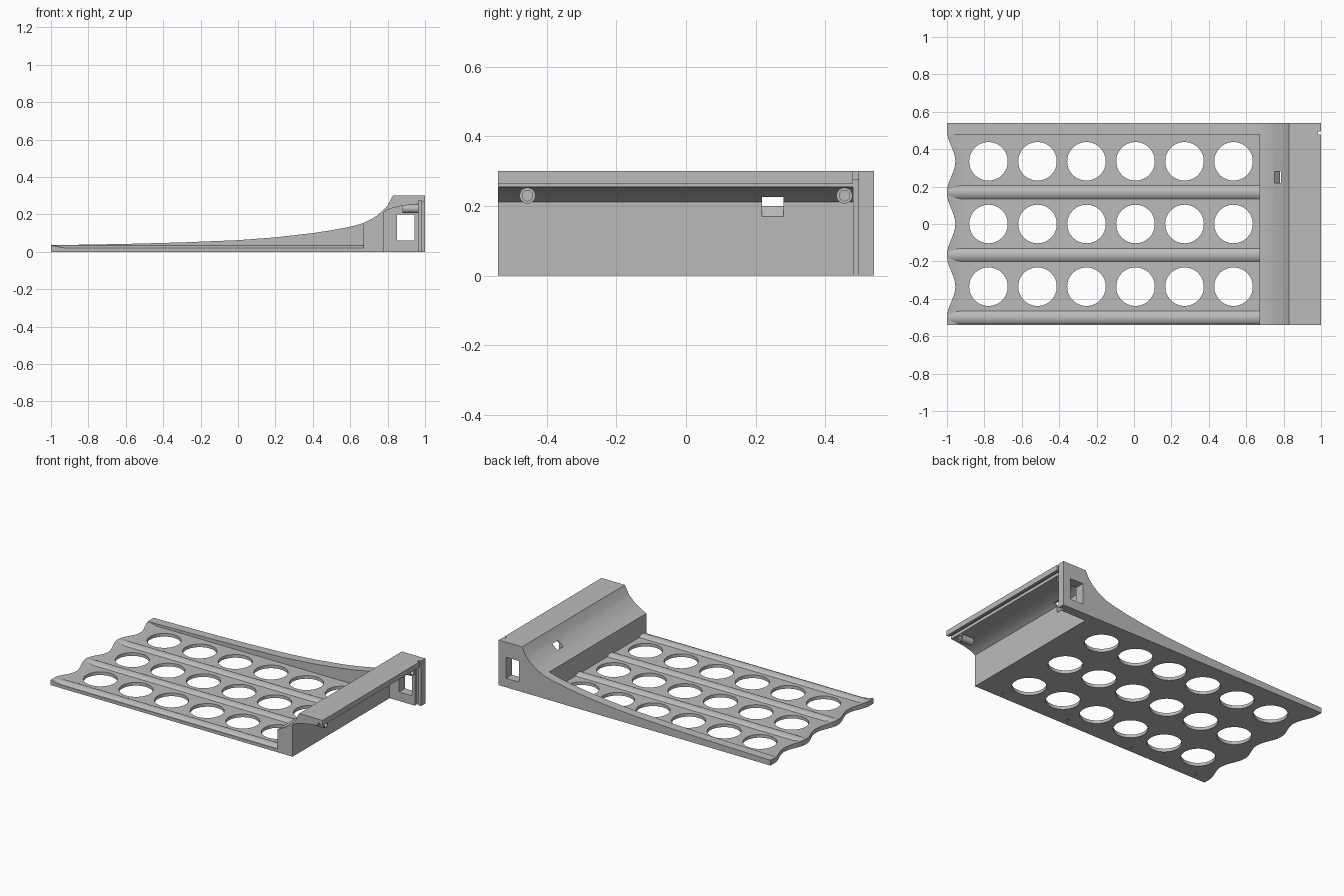
import bpy, bmesh, math
from mathutils import Matrix

cube = bpy.data.objects.get("Cube")
if cube:
    bpy.data.objects.remove(cube, do_unlink=True)

grey = bpy.data.materials.new("plain grey")
grey.use_nodes = True
GREY = (0.5, 0.5, 0.5, 1)
grey.diffuse_color = GREY
grey.node_tree.nodes["Principled BSDF"].inputs["Base Color"].default_value = GREY


def finish(bm, name):
    bmesh.ops.recalc_face_normals(bm, faces=bm.faces)
    mesh = bpy.data.meshes.new(name)
    bm.to_mesh(mesh)
    bm.free()
    mesh.materials.append(grey)
    obj = bpy.data.objects.new(name, mesh)
    bpy.context.scene.collection.objects.link(obj)
    return obj


def prism(name, points, axis, start, end):
    """Extrude a closed outline along one axis; outline holds the other two."""
    bm = bmesh.new()
    verts = []
    for p in points:
        co = list(p)
        co.insert("xyz".index(axis), start)
        verts.append(bm.verts.new(co))
    face = bm.faces.new(verts)
    ext = bmesh.ops.extrude_face_region(bm, geom=[face])
    shift = [0, 0, 0]
    shift["xyz".index(axis)] = end - start
    bmesh.ops.translate(bm, vec=shift, verts=[v for v in ext["geom"] if isinstance(v, bmesh.types.BMVert)])
    return finish(bm, name)


def rect(a0, b0, a1, b1):
    return [(a0, b0), (a1, b0), (a1, b1), (a0, b1)]


def cylinders(name, spots, radius, z0, z1, sides):
    bm = bmesh.new()
    for x, y in spots:
        bmesh.ops.create_cone(bm, cap_ends=True, segments=sides, radius1=radius, radius2=radius,
                              depth=z1 - z0, matrix=Matrix.Translation((x, y, (z0 + z1) / 2)))
    return finish(bm, name)


def cut(obj, *cutters):
    for c in cutters:
        c.hide_render = True
        mod = obj.modifiers.new("cut", "BOOLEAN")
        mod.operation, mod.solver, mod.object = "DIFFERENCE", "EXACT", c
        bpy.context.view_layer.objects.active = obj
        bpy.ops.object.modifier_apply(modifier=mod.name)


# Sweeping outer curve, and curved underside of the overhanging roof
sweep = [(-1, .035), (-.6, .042), (-.3, .05), (0, .062), (.2, .077), (.4, .1), (.5, .115), (.6, .134), (.67, .153)]
rise = [(.67, .153), (.71, .173), (.74, .191), (.765, .212), (.785, .231), (.8, .248), (.828, .3)]
under = [(.78, .212), (.8, .224), (.83, .235), (.87, .244), (.91, .25), (.965, .255)]

# Base plate with a raised leading edge
plate = prism("base_plate", [(-1, 0), (.7, 0), (.7, .021), (-.93, .021), (-1, .035)], "y", -.54, .5)

# Raised block carrying the roof, with the grooved lip
block = prism("block_and_roof", [(.67, 0), (.78, 0)] + under +
              [(.965, .275), (.98, .275), (.98, .265), (1, .265), (1, .3)] + rise[::-1], "y", -.54, .479)

# Side wall, stepped at the open end to leave a slide-in groove
curve = sweep + rise[1:]
wall = prism("side_wall", [(-1, 0), (1, 0), (1, .3)] + curve[::-1], "y", .505, .54)
inner = prism("side_wall_inner", [(-1, 0), (.965, 0), (.965, .3)] + curve[::-1], "y", .479, .505)
lip = prism("side_wall_lip", rect(.98, 0, 1, .3), "y", .495, .505)
top = prism("roof_corner", rect(.96, .275, .985, .3), "y", .479, .505)

# Rounded ribs
ribs = []
R = .0508
for i, y in enumerate((.17, -.165, -.5)):
    arc = [(y + R * math.sin(a), .035 - R + R * math.cos(a))
           for a in [-.762 + 1.524 * k / 14 for k in range(15)]]
    arc = [(y - .035, .005)] + arc + [(y + .035, .005)]
    ribs.append(prism("rib_%d" % (i + 1), arc, "x", -1, .68))

# Scalloped leading edge
wave = []
for k in range(109):
    y = -.54 + k * .01
    depth = .045 * math.cos(math.pi * y / .335) ** 2 if abs(y) < .5025 else 0
    wave.append((-1.0005 + depth, y))
wave_cutter = prism("wave_cutter", [(-1.1, -.6), (-1.0005, -.6)] + wave +
                    [(-1.0005, .6), (-1.1, .6)], "z", -.1, .2)

# Round openings and small screw holes
grid = [(-.778 + .262 * i, .335 * j) for i in range(6) for j in (-1, 0, 1)]
holes = cylinders("hole_cutter", grid, .103, -.1, .1, 64)
front_screws = cylinders("front_screw_cutter", [(x, -.5) for x in (-.9, -.4, .1, .6)], .008, -.1, .014, 16)
back_screws = cylinders("back_screw_cutter", [(x, .492) for x in (-.9, -.45, .13, .6)], .008, -.1, .014, 16)
slot = prism("slot_cutter", [(.68, .2), (.75, .2), (.785, .165), (.82, .165), (.82, .22), (.79, .233), (.68, .233)],
             "y", .218, .28)
window = prism("window_cutter", rect(.85, .06, .945, .2), "y", .4, .6)

cut(plate, wave_cutter, holes, front_screws)
cut(block, slot)
cut(wall, window)
cut(inner, wave_cutter, window, back_screws)
for rib in ribs:
    cut(rib, wave_cutter)
for c in (wave_cutter, holes, front_screws, back_screws, slot, window):
    bpy.data.objects.remove(c, do_unlink=True)

# Hollow pegs under the roof
pegs = []
for side, y in (("front", -.455), ("back", .455)):
    bm = bmesh.new()
    rings = []
    for x, r in ((.88, .023), (.965, .023), (.965, .015), (.89, .015)):
        rings.append([bm.verts.new((x, y + r * math.cos(t), .23 + r * math.sin(t)))
                      for t in [math.tau * k / 32 for k in range(32)]])
    for a, b in zip(rings, rings[1:]):
        for k in range(32):
            bm.faces.new((a[k], a[k - 1], b[k - 1], b[k]))
    bm.faces.new(rings[0])
    bm.faces.new(rings[-1])
    pegs.append(finish(bm, side + "_peg"))

# Smooth the curved faces, keep edges crisp
bpy.ops.object.select_all(action="DESELECT")
for obj in [plate, block, wall, inner] + ribs + pegs:
    obj.select_set(True)
    bpy.context.view_layer.objects.active = obj
bpy.ops.object.shade_smooth_by_angle(angle=math.radians(25))
